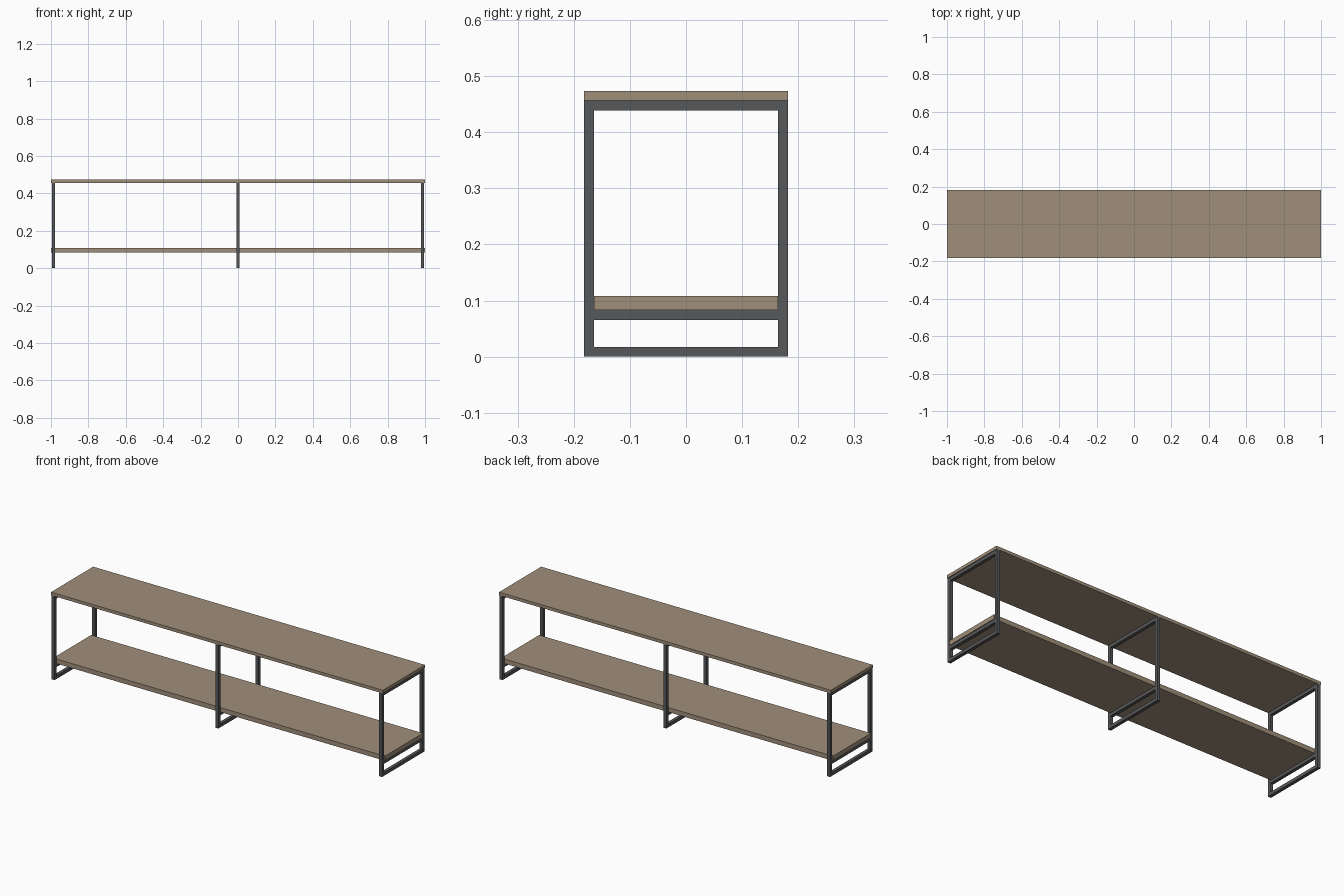
import bpy, bmesh

if "Cube" in bpy.data.objects:
    bpy.data.objects.remove(bpy.data.objects["Cube"])


def material(name, rgb):
    # sRGB 0-255 to linear
    m = bpy.data.materials.new(name)
    lin = [((c / 255 + 0.055) / 1.055) ** 2.4 for c in rgb]
    m.diffuse_color = (*lin, 1)
    m.use_nodes = True
    m.node_tree.nodes["Principled BSDF"].inputs["Base Color"].default_value = m.diffuse_color
    return m


wood = material("warm grey wood", (160, 143, 122))
metal = material("dark grey metal", (87, 88, 90))


def make(name, boxes, mat):
    # boxes: (x0, x1, y0, y1, z0, z1)
    bm = bmesh.new()
    for x0, x1, y0, y1, z0, z1 in boxes:
        vs = bmesh.ops.create_cube(bm, size=1)["verts"]
        for v in vs:
            v.co.x = x1 if v.co.x > 0 else x0
            v.co.y = y1 if v.co.y > 0 else y0
            v.co.z = z1 if v.co.z > 0 else z0
    me = bpy.data.meshes.new(name)
    bm.to_mesh(me)
    bm.free()
    me.materials.append(mat)
    ob = bpy.data.objects.new(name, me)
    bpy.context.collection.objects.link(ob)


D = 0.1815    # half depth
T = 0.0175    # tube thickness
H = 0.4565    # frame height
I = D - T     # half depth between posts

# Boards
make("top_board", [(-1, 1, -D, D, H, 0.4735)], wood)
make("lower_shelf", [(-1, 1, -I, I, 0.083, 0.108)], wood)

# Square tube frames: two posts and three cross bars
for name, x in (("left_frame", -0.987), ("middle_frame", 0), ("right_frame", 0.987)):
    a, b = x - T / 2, x + T / 2
    posts = [(a, b, -D, -I, 0, H), (a, b, I, D, 0, H)]
    bars = [(a, b, -I, I, z, z + T) for z in (0, 0.083 - T, H - T)]
    make(name, posts + bars, metal)
